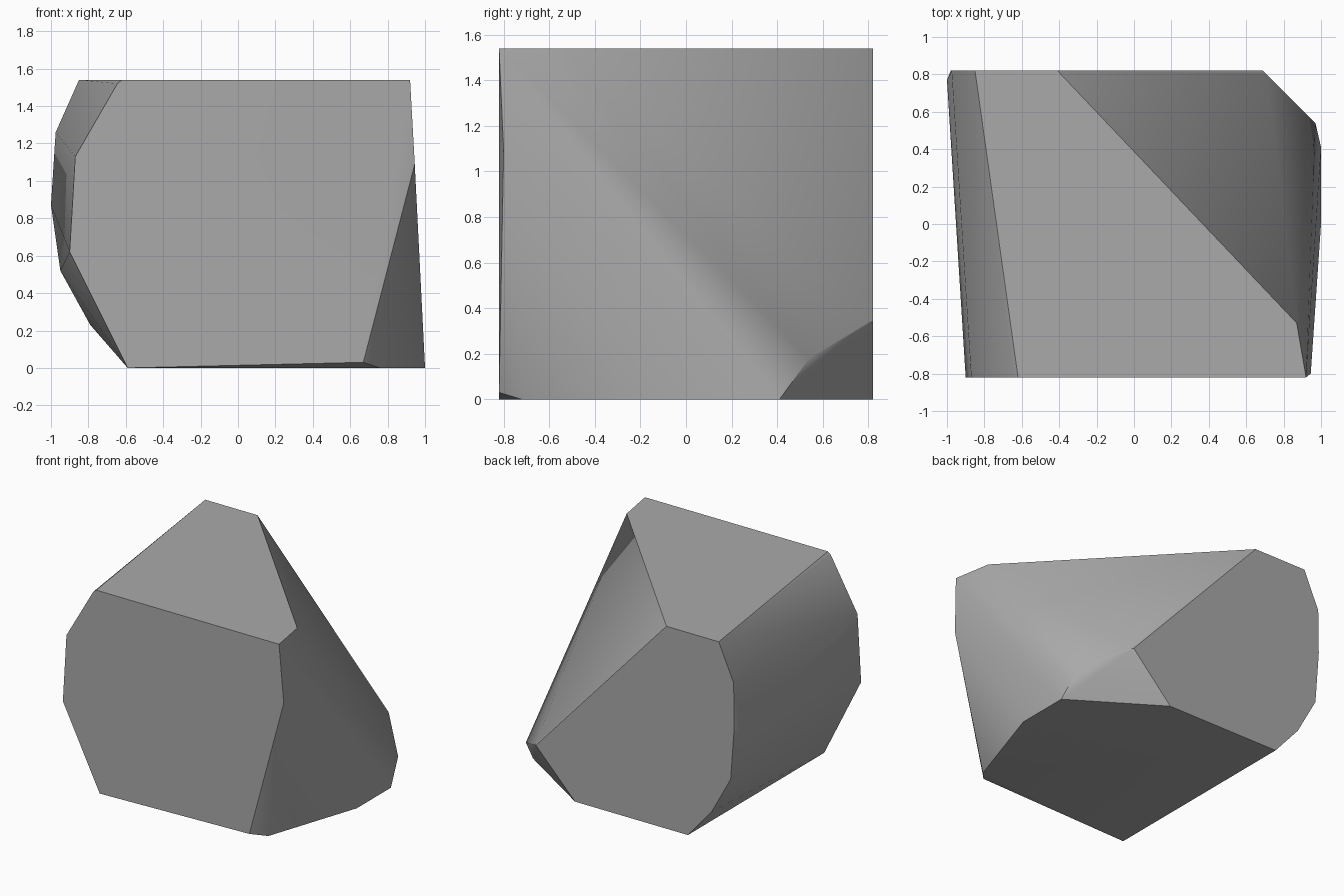
import bpy, bmesh, math

cube = bpy.data.objects.get("Cube")
if cube:
    bpy.data.objects.remove(cube, do_unlink=True)

TOP, SIDE = 1.54, 0.82

# Stone colour
stone = bpy.data.materials.new("stone_grey")
stone.use_nodes = True
grey = (0.40, 0.40, 0.40, 1)
stone.diffuse_color = grey
stone.node_tree.nodes["Principled BSDF"].inputs["Base Color"].default_value = grey

# Outlines of the four flat cuts: (x, z) on front and back, (x, y) on top and base
front = [(-.62, TOP), (-.645, 1.52), (-.87, 1.13), (-.90, .62), (-.59, 0),
         (.67, .03), (.92, TOP)]
back = [(-.41, TOP), (-.85, TOP), (-.975, 1.26), (-.98, .92), (-.95, .52),
        (-.79, .23), (-.59, 0), (.36, 0), (.69, .34)]
top = [(.87, -.53)]
base = [(.76, -.72), (1, 0), (1, .41)]
# Loose corners on the two ends
corners = [(-1, .77, .87), (.97, .54, .18), (.71, .80, .34), (.945, -.80, 1.09)]

points = [(x, -SIDE, z) for x, z in front] + [(x, SIDE, z) for x, z in back]
points += [(x, y, TOP) for x, y in top] + [(x, y, 0) for x, y in base] + corners

# Chiselled rock: the convex skin around the corners, flat cuts merged
bm = bmesh.new()
for p in points:
    bm.verts.new(p)
hull = bmesh.ops.convex_hull(bm, input=bm.verts[:])
bmesh.ops.delete(bm, geom=[v for v in bm.verts if not v.link_faces], context='VERTS')
bmesh.ops.dissolve_limit(bm, angle_limit=math.radians(1),
                         verts=bm.verts[:], edges=bm.edges[:])
bmesh.ops.recalc_face_normals(bm, faces=bm.faces[:])
mesh = bpy.data.meshes.new("rock")
bm.to_mesh(mesh)
bm.free()
mesh.materials.append(stone)
rock = bpy.data.objects.new("rock", mesh)
bpy.context.collection.objects.link(rock)

# Soft shading on gentle bends, crisp edges elsewhere
bpy.ops.object.select_all(action='DESELECT')
rock.select_set(True)
bpy.context.view_layer.objects.active = rock
bpy.ops.object.shade_smooth_by_angle(angle=math.radians(30))
